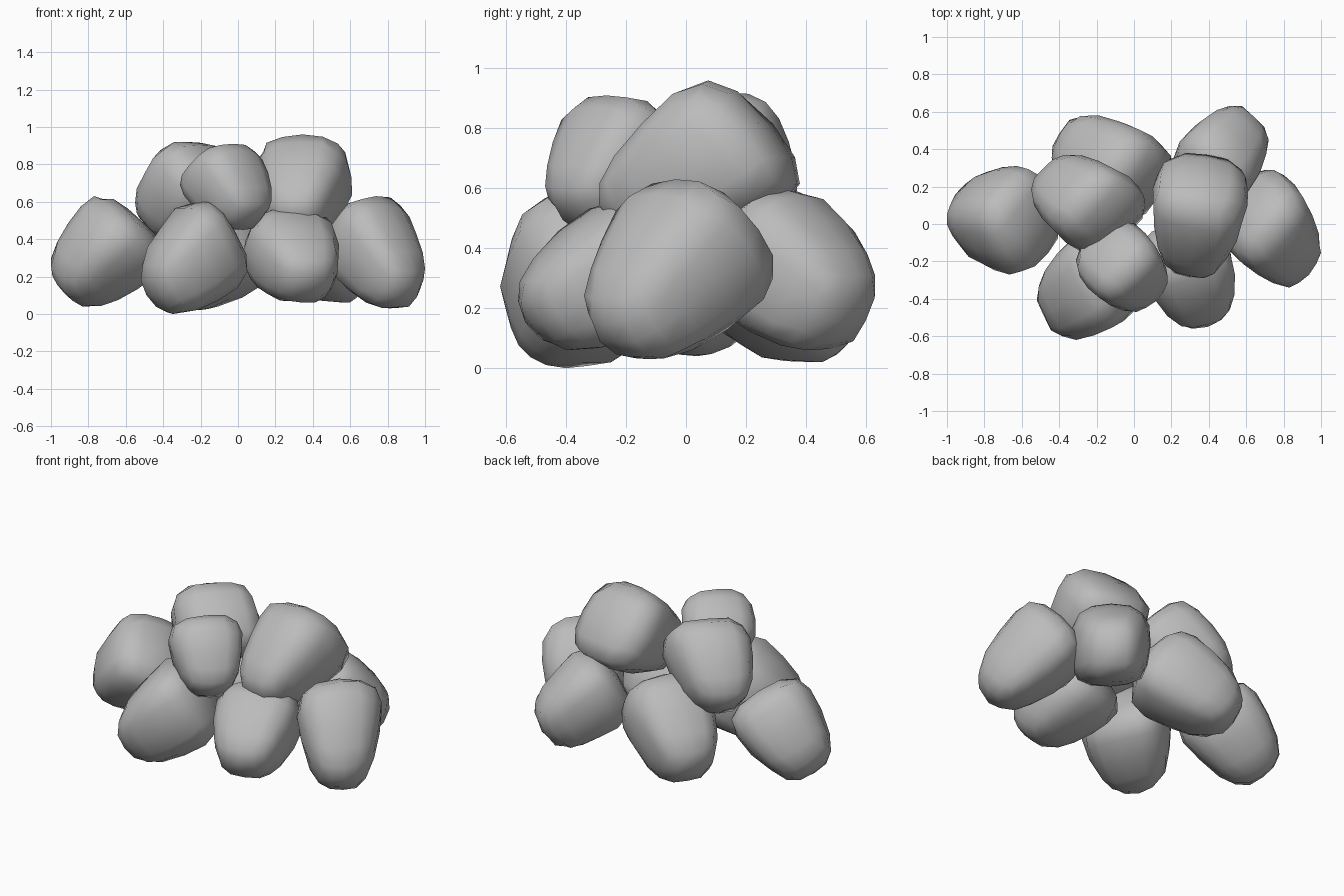
import bpy
import bmesh
import random
from math import radians
from mathutils import Quaternion, Vector

random.seed(4)

# Remove only the default cube
default_cube = bpy.data.objects.get("Cube")
if default_cube:
    bpy.data.objects.remove(default_cube, do_unlink=True)

# One plain stone colour
stone = bpy.data.materials.new("stone_grey")
stone.use_nodes = True
grey = (0.5, 0.5, 0.5, 1)
stone.diffuse_color = grey
shader = next(n for n in stone.node_tree.nodes if n.type == 'BSDF_PRINCIPLED')
shader.inputs["Base Color"].default_value = grey
shader.inputs["Roughness"].default_value = 0.8


def rounded(co, power=2.9):
    """Push a point of a cube onto a softly rounded block."""
    length = sum(abs(c) ** power for c in co) ** (1 / power)
    return co / length


def fit_to_bounds(verts, bounds):
    """Size one boulder so that it fills the given ranges."""
    for axis, (low, high) in enumerate(bounds):
        values = [v.co[axis] for v in verts]
        start, span = min(values), max(values) - min(values)
        for v in verts:
            v.co[axis] = low + (v.co[axis] - start) / span * (high - low)


def boulder(name, x_range, y_range, z_range, tip, taper=0.6, length=1.0, roll=0):
    """A blocky egg-like boulder whose narrow end points along tip."""
    bm = bmesh.new()
    bmesh.ops.create_cube(bm, size=2)
    bmesh.ops.subdivide_edges(bm, edges=bm.edges[:], cuts=3, use_grid_fill=True)
    spin = Quaternion((0, 0, 1), radians(roll))
    turn = Vector(tip).to_track_quat('Z', 'Y') @ spin
    for v in bm.verts:
        co = rounded(v.co)
        # Narrow towards the tip and roughen slightly
        width = 1 + (taper - 1) * (co.z + 1) / 2
        co = Vector((co.x * width, co.y * width, co.z * length))
        v.co = turn @ co * random.uniform(0.98, 1.02)
    fit_to_bounds(bm.verts, (x_range, y_range, z_range))
    bmesh.ops.recalc_face_normals(bm, faces=bm.faces[:])
    for face in bm.faces:
        face.smooth = True
    mesh = bpy.data.meshes.new(name)
    bm.to_mesh(mesh)
    bm.free()
    mesh.materials.append(stone)
    rock = bpy.data.objects.new(name, mesh)
    bpy.context.collection.objects.link(rock)


# Bottom ring of boulders, narrow ends pointing out and down
boulder("right_boulder", (-1, -.4), (-.27, .31), (.04, .63), (-.65, .05, -.65), roll=45)
boulder("front_right_boulder", (-.52, .05), (-.62, 0), (0, .6), (-.72, -.4, -.57))
boulder("front_left_boulder", (.03, .54), (-.56, .04), (.06, .56), (.25, -.8, -.5))
boulder("left_boulder", (.45, 1), (-.34, .29), (.03, .63), (.5, -.53, -.67), .55, 1.05)
boulder("back_right_boulder", (-.44, .2), (0, .58), (.02, .6), (-.68, .45, -.55), length=1.06)
boulder("back_left_boulder", (.2, .72), (.06, .63), (.06, .6), (.5, .6, -.5), .65)

# Three boulders resting on top
boulder("top_back_boulder", (-.55, .06), (-.16, .37), (.4, .92), (-.47, .4, -.62))
boulder("top_front_boulder", (-.31, .18), (-.47, .02), (.45, .91), (.4, -.42, -.7))
boulder("top_left_boulder", (.1, .61), (-.29, .38), (.4, .96), (-.12, -.75, -.58), .55)
